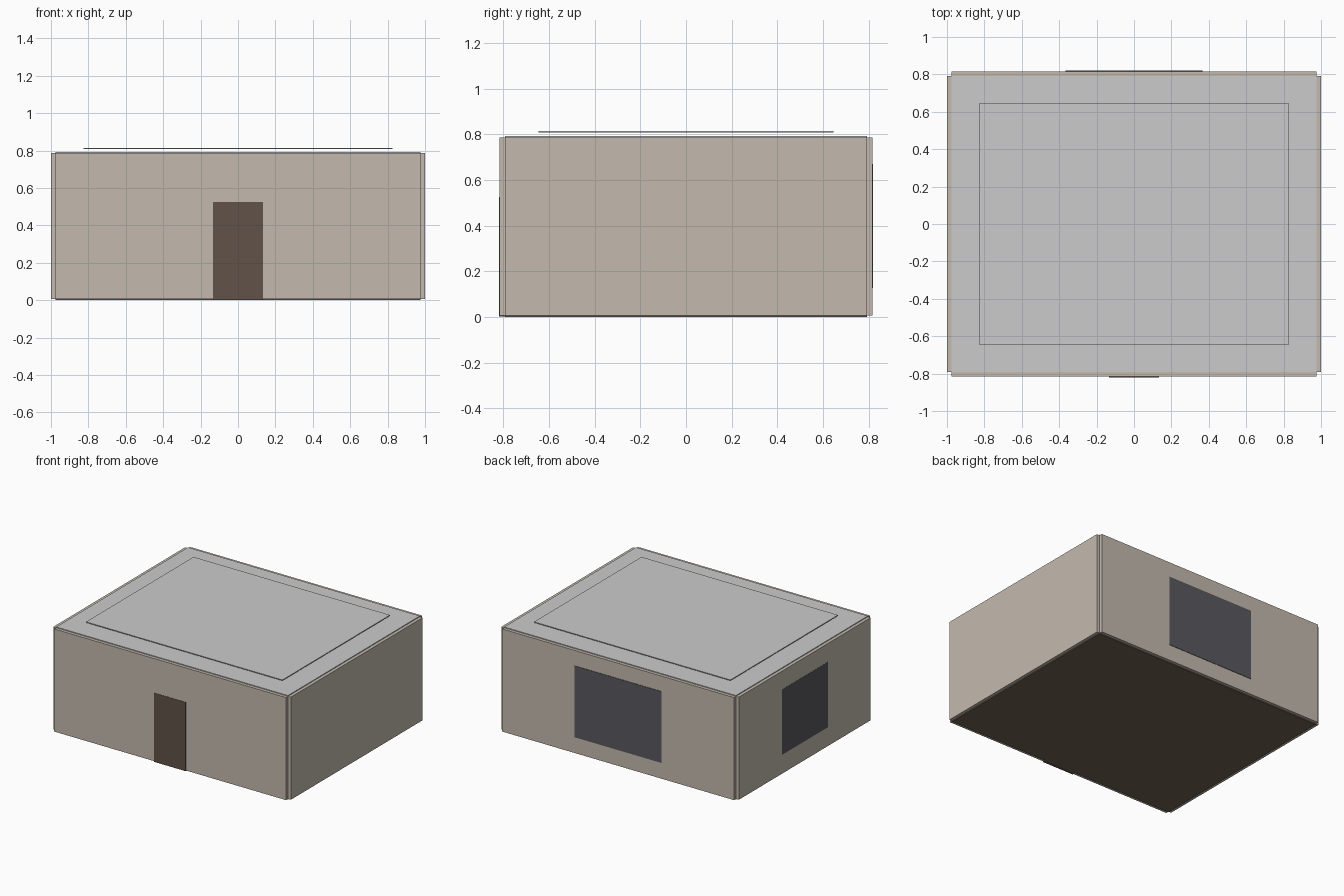
import bpy

if "Cube" in bpy.data.objects:
    bpy.data.objects.remove(bpy.data.objects["Cube"])


def material(name, rgb):
    m = bpy.data.materials.new(name)
    m.diffuse_color = (*rgb, 1)
    m.use_nodes = True
    m.node_tree.nodes["Principled BSDF"].inputs["Base Color"].default_value = m.diffuse_color
    return m


WALL = material("beige plaster", (0.55, 0.49, 0.42))
WOOD = material("dark wood", (0.12, 0.085, 0.065))
FLOOR = material("brown floor", (0.17, 0.125, 0.09))
GLASS = material("dark glass", (0.10, 0.10, 0.115))


def box(name, x, y, z, mat=None):
    """Box from (min, max) ranges on each axis."""
    bpy.ops.mesh.primitive_cube_add(
        size=1, location=[(a + b) / 2 for a, b in (x, y, z)])
    ob = bpy.context.object
    ob.name = name
    ob.scale = [b - a for a, b in (x, y, z)]
    bpy.ops.object.transform_apply(location=False, rotation=False, scale=True)
    if mat:
        ob.data.materials.append(mat)
    return ob


W, D = 0.975, 0.792      # half width and half depth to wall centre lines
T = 0.0245               # half wall thickness
Z0, Z1 = 0.006, 0.786    # wall bottom and top
P = 0.0275               # half thickness of door and windows, slightly proud

# Floor and ceiling slabs
box("floor", (-W, W), (-D, D), (0, 0.012), FLOOR)
box("ceiling", (-W, W), (-D, D), (0.780, 0.792))

# Walls centred on the slab edges, leaving notched corners
for name, s in (("front_wall", -1), ("back_wall", 1)):
    box(name, (-W, W), (s * D - T, s * D + T), (Z0, Z1), WALL)
for name, s in (("left_wall", -1), ("right_wall", 1)):
    box(name, (s * W - T, s * W + T), (-D, D), (Z0, Z1), WALL)

# Door and windows
box("door", (-0.133, 0.133), (-D - P, -D + P), (0.002, 0.525), WOOD)
box("back_window", (-0.366, 0.366), (D - P, D + P), (0.127, 0.67), GLASS)
box("left_window", (-W - T - 0.001, -W + P), (-0.275, 0.275), (0.15, 0.646), GLASS)

# Thin panel floating above the ceiling
box("roof_panel", (-0.826, 0.826), (-0.646, 0.646), (0.809, 0.815))
